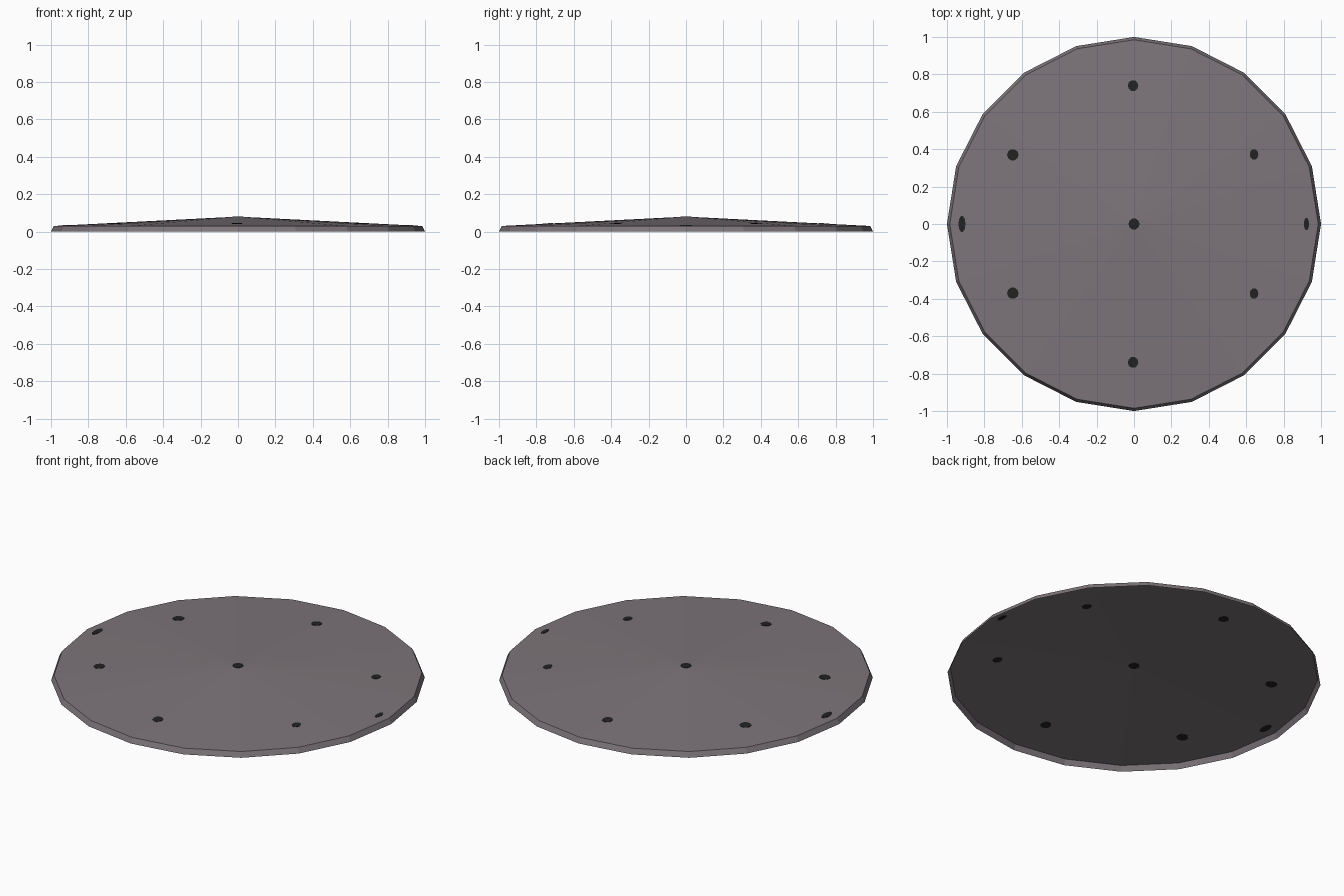
import bpy, bmesh, math

if "Cube" in bpy.data.objects:
    bpy.data.objects.remove(bpy.data.objects["Cube"])

SIDES, RIM_R, TOP_R, RIM_Z, APEX_Z = 20, 1.0, 0.985, 0.03, 0.08


def material(name, rgb):
    m = bpy.data.materials.new(name)
    m.diffuse_color = (*rgb, 1)
    m.use_nodes = True
    m.node_tree.nodes["Principled BSDF"].inputs["Base Color"].default_value = m.diffuse_color
    return m


def finish(bm, name, mat):
    me = bpy.data.meshes.new(name)
    bm.to_mesh(me)
    bm.free()
    me.materials.append(mat)
    ob = bpy.data.objects.new(name, me)
    bpy.context.collection.objects.link(ob)
    return ob


def cone_z(x, y):
    """Height of the faceted lid at a point."""
    step = math.tau / SIDES
    a = (math.atan2(y, x) % step) - step / 2
    d = math.hypot(x, y) * math.cos(a) / (TOP_R * math.cos(step / 2))
    return APEX_Z - (APEX_Z - RIM_Z) * d


grey = material("warm grey", (0.205, 0.178, 0.195))
black = material("near black", (0.016, 0.016, 0.016))

# Lid: open shell with a bevelled rim and a shallow conical top
bm = bmesh.new()


def ring(r, z):
    return [bm.verts.new((r * math.cos(math.tau * i / SIDES),
                          r * math.sin(math.tau * i / SIDES), z)) for i in range(SIDES)]


low, high = ring(RIM_R, 0), ring(TOP_R, RIM_Z)
apex = bm.verts.new((0, 0, APEX_Z))
for i in range(SIDES):
    j = (i + 1) % SIDES
    bm.faces.new((low[i], low[j], high[j], high[i]))
    bm.faces.new((high[i], high[j], apex))
finish(bm, "lid_shell", grey)


# Dark spots: thin plates following the cone, seen from above and below
def spot(bm, cx, cy, rx, ry, n=10, t=0.002):
    def layer(dz):
        c = bm.verts.new((cx, cy, cone_z(cx, cy) + dz))
        pts = []
        for i in range(n):
            a = math.tau * i / n
            x, y = cx + rx * math.cos(a), cy + ry * math.sin(a)
            pts.append(bm.verts.new((x, y, cone_z(x, y) + dz)))
        return c, pts
    (ct, top), (cb, bot) = layer(t), layer(-t)
    for i in range(n):
        j = (i + 1) % n
        bm.faces.new((ct, top[i], top[j]))
        bm.faces.new((cb, bot[j], bot[i]))
        bm.faces.new((bot[i], bot[j], top[j], top[i]))


bm = bmesh.new()
spot(bm, 0, 0, 0.03, 0.03)
for s in (-1, 1):
    spot(bm, -0.005, 0.74 * s, 0.028, 0.03)
    spot(bm, -0.648, 0.37 * s, 0.031, 0.031)
    spot(bm, 0.642, 0.372 * s, 0.023, 0.029)
spot(bm, -0.92, 0, 0.019, 0.044)
spot(bm, 0.922, 0, 0.014, 0.034)
finish(bm, "surface_spots", black)
